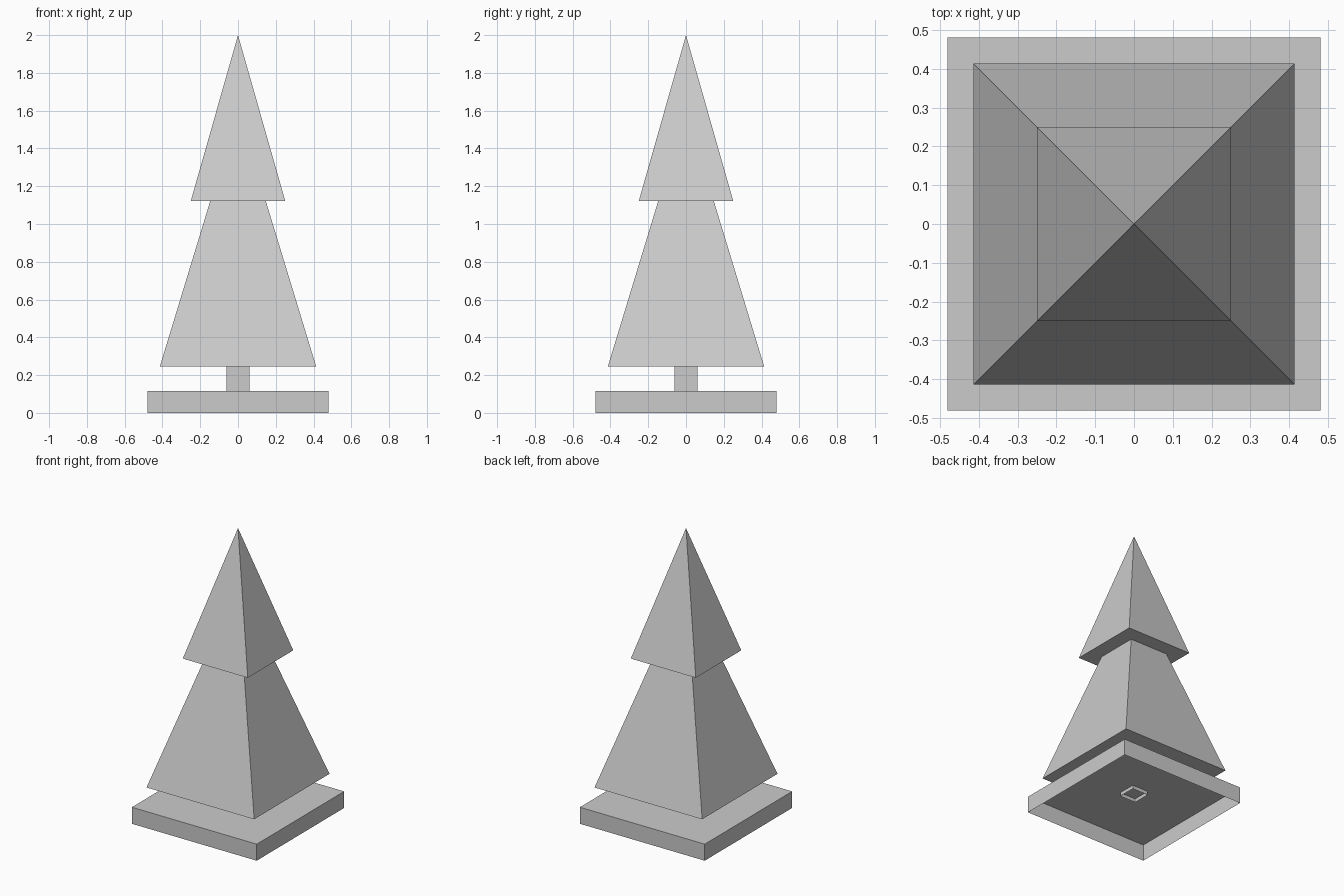
import bpy
import bmesh

cube = bpy.data.objects.get("Cube")
if cube:
    bpy.data.objects.remove(cube, do_unlink=True)

# One plain grey for the whole model
GREY = (0.6, 0.6, 0.6, 1.0)
grey = bpy.data.materials.new("plain grey")
grey.use_nodes = True
grey.diffuse_color = GREY
grey.node_tree.nodes["Principled BSDF"].inputs["Base Color"].default_value = GREY


def square_part(name, z0, z1, half0, half1, bottom=True, top=True):
    """Square block, frustum or pyramid (half1 = 0) with optional end caps."""
    def ring(half, z):
        if half == 0:
            return [bm.verts.new((0, 0, z))]
        return [bm.verts.new((sx * half, sy * half, z))
                for sx, sy in ((-1, -1), (1, -1), (1, 1), (-1, 1))]

    bm = bmesh.new()
    low, high = ring(half0, z0), ring(half1, z1)
    for i in range(4):
        j = (i + 1) % 4
        upper = [high[j], high[i]] if half1 else [high[0]]
        bm.faces.new([low[i], low[j]] + upper)
    if bottom:
        bm.faces.new(low[::-1])
    if top and half1:
        bm.faces.new(high)
    mesh = bpy.data.meshes.new(name)
    bm.to_mesh(mesh)
    bm.free()
    mesh.materials.append(grey)
    obj = bpy.data.objects.new(name, mesh)
    bpy.context.collection.objects.link(obj)
    return obj


# Hollow stand, open underneath
square_part("stand", 0.0, 0.115, 0.48, 0.48, bottom=False)
# Trunk tube poking slightly through the stand
square_part("trunk", 0.09, 0.245, 0.062, 0.062, bottom=False, top=False)
# Two foliage tiers
square_part("lower_foliage", 0.245, 1.122, 0.414, 0.147, top=False)
square_part("upper_foliage", 1.122, 2.0, 0.25, 0.0)
